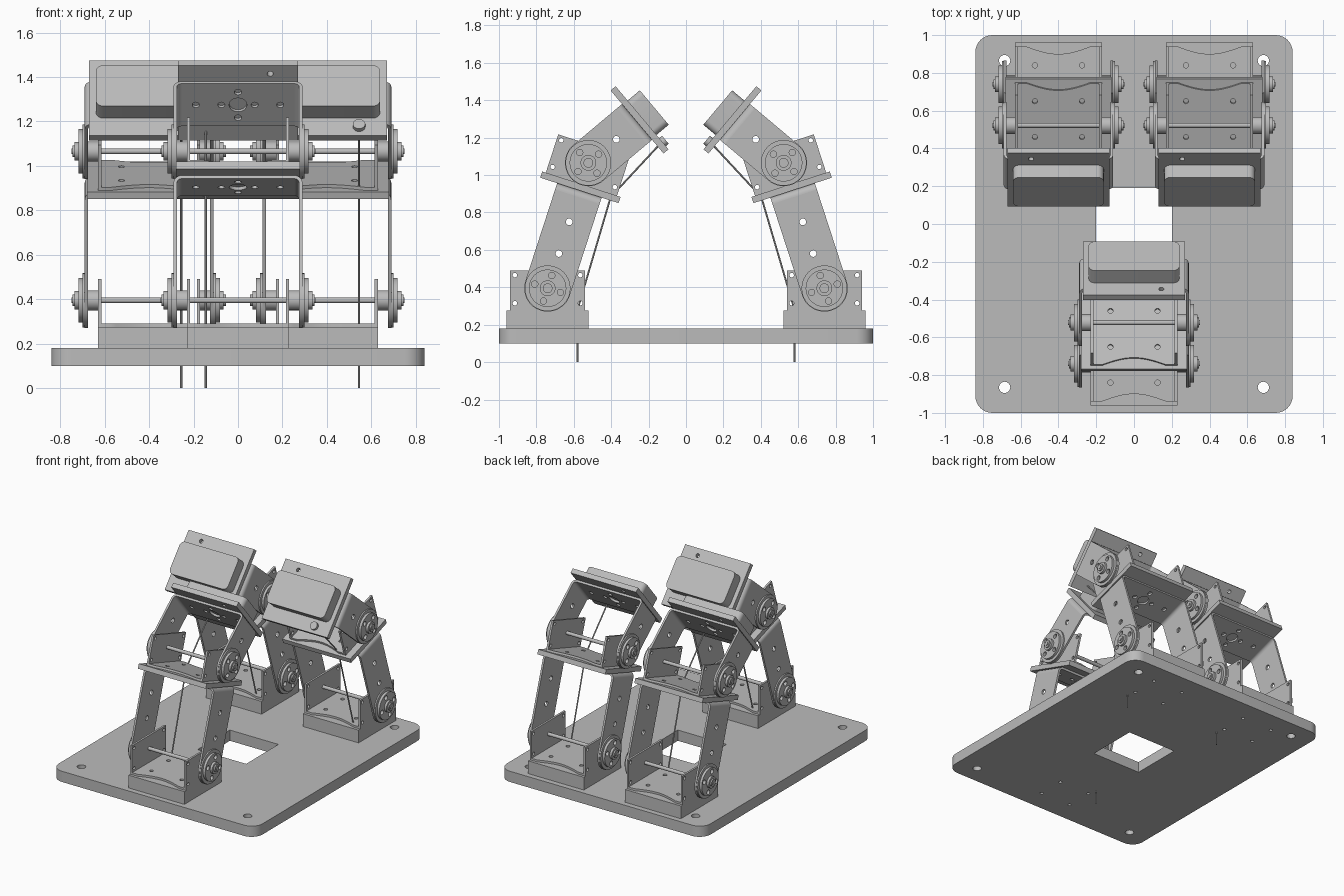
import bpy, bmesh, math
from math import sin, cos, pi, radians
from mathutils import Matrix, Vector

if "Cube" in bpy.data.objects:
    bpy.data.objects.remove(bpy.data.objects["Cube"])

grey = bpy.data.materials.new("plain grey")
grey.use_nodes = True
grey.diffuse_color = (0.5, 0.5, 0.5, 1)
grey.node_tree.nodes["Principled BSDF"].inputs["Base Color"].default_value = (0.5, 0.5, 0.5, 1)
made = []

# Axis frames: FLAT plates lie in x-y, SIDE plates in y-z, FRONT plates in x-z
FLAT = Matrix.Identity(4)
SIDE = Matrix(((0, 0, 1, 0), (1, 0, 0, 0), (0, 1, 0, 0), (0, 0, 0, 1)))
FRONT = Matrix.Rotation(pi / 2, 4, 'X')


def arc(cx, cy, r, a0, a1, n=8):
    return [(cx + r * cos(a0 + (a1 - a0) * i / n), cy + r * sin(a0 + (a1 - a0) * i / n))
            for i in range(n + 1)]


def circle(cx, cy, r, n=32):
    return arc(cx, cy, r, 0, 2 * pi, n)[:-1]


def rect(hx, hy, cx=0, cy=0, r=0):
    if not r:
        return [(cx - hx, cy - hy), (cx + hx, cy - hy), (cx + hx, cy + hy), (cx - hx, cy + hy)]
    pts = []
    for k, (sx, sy) in enumerate(((1, 1), (-1, 1), (-1, -1), (1, -1))):
        pts += arc(cx + sx * (hx - r), cy + sy * (hy - r), r, k * pi / 2, (k + 1) * pi / 2)
    return pts


def finish(name, curve, matrix):
    """Turn a curve into a clean mesh object."""
    temp = bpy.data.objects.new("temp", curve)
    bpy.context.collection.objects.link(temp)
    bpy.context.view_layer.update()
    mesh = bpy.data.meshes.new_from_object(temp.evaluated_get(bpy.context.evaluated_depsgraph_get()))
    bpy.data.objects.remove(temp)
    bm = bmesh.new()
    bm.from_mesh(mesh)
    bmesh.ops.remove_doubles(bm, verts=bm.verts, dist=0.0002)
    bmesh.ops.recalc_face_normals(bm, faces=bm.faces)
    bm.to_mesh(mesh)
    bm.free()
    mesh.materials.clear()
    mesh.materials.append(grey)
    ob = bpy.data.objects.new(name, mesh)
    ob.matrix_world = matrix
    bpy.context.collection.objects.link(ob)
    made.append(ob)


def add_spline(curve, points, cyclic):
    s = curve.splines.new('POLY')
    s.points.add(len(points) - 1)
    for p, co in zip(s.points, points):
        p.co = (*co, 0, 1) if len(co) == 2 else (*co, 1)
    s.use_cyclic_u = cyclic


def plate(name, frame, axes, outline, low, high, holes=()):
    """Extrude an outline with round holes between two levels."""
    c = bpy.data.curves.new(name, 'CURVE')
    c.dimensions, c.fill_mode = '2D', 'BOTH'
    c.extrude = (high - low) / 2
    for loop in [outline, *holes]:
        add_spline(c, loop, True)
    finish(name, c, frame @ axes @ Matrix.Translation((0, 0, (low + high) / 2)))


def both(name, frame, outline, low, high, holes=()):
    """Mirror a side plate to the left and right."""
    plate("left_" + name, frame, SIDE, outline, low, high, holes)
    plate("right_" + name, frame, SIDE, outline, -high, -low, holes)


def grid(x, y, r):
    return [circle(sx * x, sy * y, r, 16) for sx in (-1, 1) for sy in (-1, 1)]


def bracket(name, f):
    """U bracket around an axle, with scooped floor edges."""
    edge = [(x, -0.2 + 0.04 * cos(pi * x / 0.34)) for x in (0.17 * i / 8 for i in range(-8, 9))]
    half = [(-0.23, -0.2), *edge, (0.23, -0.2)]
    plate(name + "_floor", f, FLAT, half + [(-x, -y) for x, y in half],
          -0.12, -0.105, grid(0.125, 0.1, 0.014))
    ears = [circle(sx * 0.175, z, 0.012, 16) for sx in (-1, 1) for z in (-0.08, 0.07)]
    both(name + "_ear", f, rect(0.2, 0.1, 0, -0.005), 0.215, 0.23, ears)


def link(name, f, top):
    """Arm with two rounded cheeks, bent corners, a web and the joint hubs."""
    r = 0.035
    cheek = arc(0, 0, 0.125, pi, 2 * pi, 24) + [(0.125, top - r), (-0.125, top - r)]
    both(name + "_cheek", f, cheek, 0.275, 0.29,
         [circle(0, z, 0.018, 16) for z in (0.195, 0.373) if z < top - 0.1])
    x = 0.29 - r
    bend = arc(x, top - r, r, 0, pi / 2) + arc(x, top - r, r - 0.015, pi / 2, 0)
    plate("left_" + name + "_bend", f, FRONT, bend, -0.125, 0.125)
    plate("right_" + name + "_bend", f, FRONT, [(-a, b) for a, b in bend], -0.125, 0.125)
    holes = [circle(0, 0, 0.04)] + [circle(a, b, 0.016, 16) for a, b in
             ((0.075, 0), (-0.075, 0), (0.19, 0), (-0.19, 0), (0, 0.075), (0, -0.075))]
    plate(name + "_web", f, FLAT, rect(x, 0.125), top - 0.015, top, holes)
    # Axle and stacked hub discs
    plate(name + "_axle", f, SIDE, circle(0, 0, 0.013, 20), -0.35, 0.35)
    both(name + "_boss", f, circle(0, 0, 0.045), 0.23, 0.275)
    screws = [circle(0.072 * cos(a), 0.072 * sin(a), 0.017, 16)
              for a in (k * pi / 2 for k in range(4))]
    both(name + "_hub_rim", f, circle(0, 0, 0.122, 48), 0.29, 0.3, screws)
    both(name + "_hub_disc", f, circle(0, 0, 0.1, 48), 0.3, 0.318, screws)
    both(name + "_hub_collar", f, circle(0, 0, 0.042), 0.318, 0.335)
    both(name + "_hub_nut", f, circle(0, 0, 0.026, 24), 0.335, 0.345)


def joint(f, angle):
    return f @ Matrix.Rotation(-radians(angle), 4, 'X')


CABLE_X = -0.145
cable_hole = circle(CABLE_X, 0.17, 0.014, 16)
spare_hole = circle(-CABLE_X, -0.17, 0.014, 16)


def finger(name, root):
    # Foot block and lower bracket
    plate(name + "_foot", root, FLAT, rect(0.23, 0.22, 0, -0.74), 0.18, 0.275)
    low = root @ Matrix.Translation((0, -0.74, 0.395))
    bracket(name + "_lower_bracket", low)
    # Lower link with its knuckle plate
    arm = joint(low, 18)
    link(name + "_lower_link", arm, 0.55)
    plate(name + "_knuckle_plate", arm, FLAT, rect(0.28, 0.22), 0.55, 0.585, [cable_hole])
    # Upper bracket, upper link and fingertip
    knuckle = arm @ Matrix.Translation((0, 0, 0.705))
    bracket(name + "_upper_bracket", knuckle)
    tip = joint(knuckle, 32)
    link(name + "_upper_link", tip, 0.34)
    plate(name + "_tip_plate", tip, FLAT, rect(0.27, 0.22), 0.34, 0.375, [spare_hole])
    plate(name + "_pad", tip, FLAT, rect(0.24, 0.12, r=0.035), 0.375, 0.46)
    plate(name + "_cable_knob", tip, FLAT, circle(CABLE_X, 0.17, 0.028), 0.375, 0.395)
    # Pull cable running down through the plates
    c = bpy.data.curves.new(name + "_cable", 'CURVE')
    c.dimensions, c.bevel_depth, c.bevel_resolution, c.use_fill_caps = '3D', 0.005, 2, True
    add_spline(c, [tip @ Vector((CABLE_X, 0.17, 0.35)), arm @ Vector((CABLE_X, 0.17, 0.567)),
                   root @ Vector((CABLE_X, -0.58, 0.28)), root @ Vector((CABLE_X, -0.58, 0))], False)
    finish(name + "_cable", c, FLAT)


# Base plate with corner holes, central window and screw holes
back = Matrix.Rotation(pi, 4, 'Z')
roots = {"front_finger": FLAT,
         "back_left_finger": Matrix.Translation((0.4, 0, 0)) @ back,
         "back_right_finger": Matrix.Translation((-0.4, 0, 0)) @ back}
base_holes = [rect(0.2, 0.19)] + grid(0.685, 0.865, 0.03)
for root in roots.values():
    for sx in (-1, 1):
        for y in (-0.84, -0.64):
            p = root @ Vector((sx * 0.125, y, 0))
            base_holes.append(circle(p.x, p.y, 0.012, 16))
plate("base_plate", FLAT, FLAT, rect(0.84, 1, r=0.09), 0.1, 0.18, base_holes)

for name, root in roots.items():
    finger(name, root)

# Smooth round walls, keep edges sharp
bpy.ops.object.select_all(action='DESELECT')
for ob in made:
    ob.select_set(True)
bpy.context.view_layer.objects.active = made[0]
bpy.ops.object.shade_smooth_by_angle(angle=radians(30))
